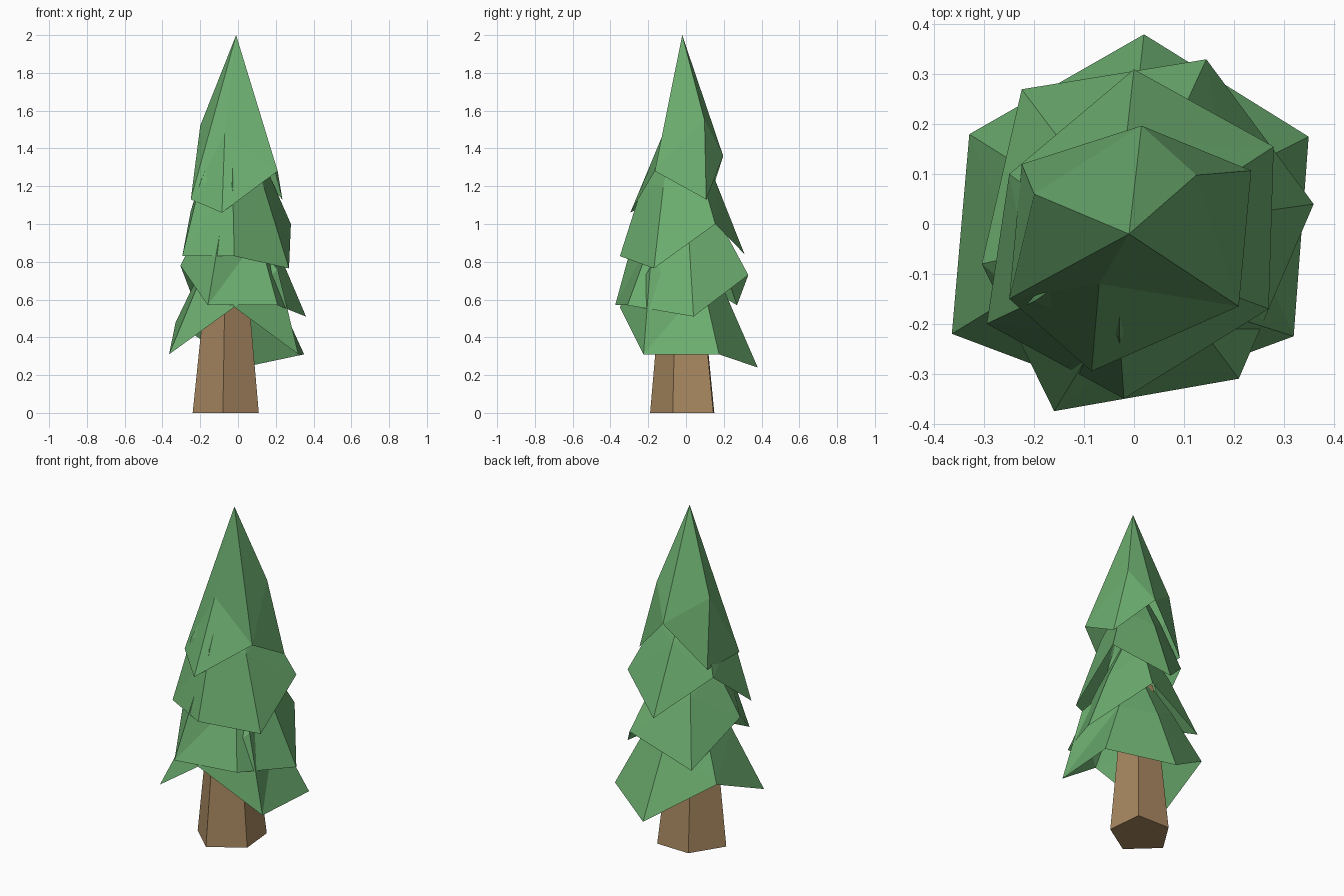
import bpy, bmesh
from mathutils import Vector

if "Cube" in bpy.data.objects:
    bpy.data.objects.remove(bpy.data.objects["Cube"])


def material(name, rgb):
    m = bpy.data.materials.new(name)
    m.diffuse_color = (*rgb, 1)
    m.use_nodes = True
    m.node_tree.nodes["Principled BSDF"].inputs["Base Color"].default_value = m.diffuse_color
    return m


GREEN = material("needles", (0.15, 0.42, 0.16))
BROWN = material("bark", (0.40, 0.25, 0.12))


def add_object(name, bm, mat):
    me = bpy.data.meshes.new(name)
    bm.to_mesh(me)
    bm.free()
    me.materials.append(mat)
    ob = bpy.data.objects.new(name, me)
    bpy.context.collection.objects.link(ob)
    return ob


def foliage_tier(name, apex, rim, bulge=1.0, kinks={}):
    """Open, ragged six-sided cone; each rib may kink outward halfway up."""
    bm = bmesh.new()
    apex = Vector(apex)
    mids = []
    for i, p in enumerate(rim):
        m = (Vector(p) + apex) / 2
        m.x *= bulge
        m.y *= bulge
        mids.append(Vector(kinks.get(i, m)))
    top = bm.verts.new(apex)
    low = [bm.verts.new(p) for p in rim]
    mid = [bm.verts.new(p) for p in mids]
    n = len(rim)
    for i in range(n):
        j = (i + 1) % n
        # split each panel from its lower tip
        if rim[i][2] < rim[j][2]:
            bm.faces.new((low[i], low[j], mid[i]))
            bm.faces.new((low[j], mid[j], mid[i]))
        else:
            bm.faces.new((low[i], low[j], mid[j]))
            bm.faces.new((low[i], mid[j], mid[i]))
        bm.faces.new((mid[i], mid[j], top))
    add_object(name, bm, GREEN)


# trunk: tapered five-sided post
bm = bmesh.new()
base = [(-0.08, -0.19), (0.11, -0.07), (0.09, 0.145), (-0.12, 0.15), (-0.24, -0.04)]
bottom = [bm.verts.new((x, y, 0)) for x, y in base]
upper = [bm.verts.new((-0.055 + (x + 0.06) * 0.5, -0.02 + (y + 0.01) * 0.5, 0.92)) for x, y in base]
bm.faces.new(bottom[::-1])
bm.faces.new(upper)
for i in range(5):
    j = (i + 1) % 5
    bm.faces.new((bottom[i], bottom[j], upper[j], upper[i]))
add_object("trunk", bm, BROWN)

# foliage, lowest tier to the pointed crown
foliage_tier("lowest_branches", (-0.02, -0.01, 1.05), [
    (0.32, -0.225, 0.31), (0.35, 0.175, 0.31), (0.02, 0.38, 0.24),
    (-0.33, 0.18, 0.48), (-0.365, -0.22, 0.31), (-0.02, -0.35, 0.56)], 1.1,
    {0: (0.21, -0.19, 0.76)})

foliage_tier("lower_branches", (-0.01, -0.01, 1.3), [
    (0.21, -0.31, 0.57), (0.36, 0.04, 0.51), (0.145, 0.33, 0.73),
    (-0.225, 0.27, 0.57), (-0.305, -0.08, 0.78), (-0.16, -0.375, 0.57)], 1.1,
    {5: (-0.09, -0.26, 0.99)})

foliage_tier("upper_branches", (-0.03, -0.04, 1.62), [
    (0.27, -0.17, 0.765), (0.28, 0.155, 1.0), (0.0, 0.31, 0.84),
    (-0.25, 0.10, 1.07), (-0.295, -0.2, 0.83), (-0.02, -0.35, 0.83)], 1.15,
    {4: (-0.20, -0.155, 1.22)})

foliage_tier("crown", (-0.01, -0.02, 2.0), [
    (0.21, -0.165, 1.28), (0.235, 0.107, 1.13), (0.015, 0.197, 1.36),
    (-0.225, 0.12, 1.12), (-0.25, -0.15, 1.13), (-0.085, -0.295, 1.06)], 1.0,
    {1: (0.125, 0.098, 1.55), 3: (-0.20, 0.06, 1.52), 5: (-0.07, -0.12, 1.48)})
